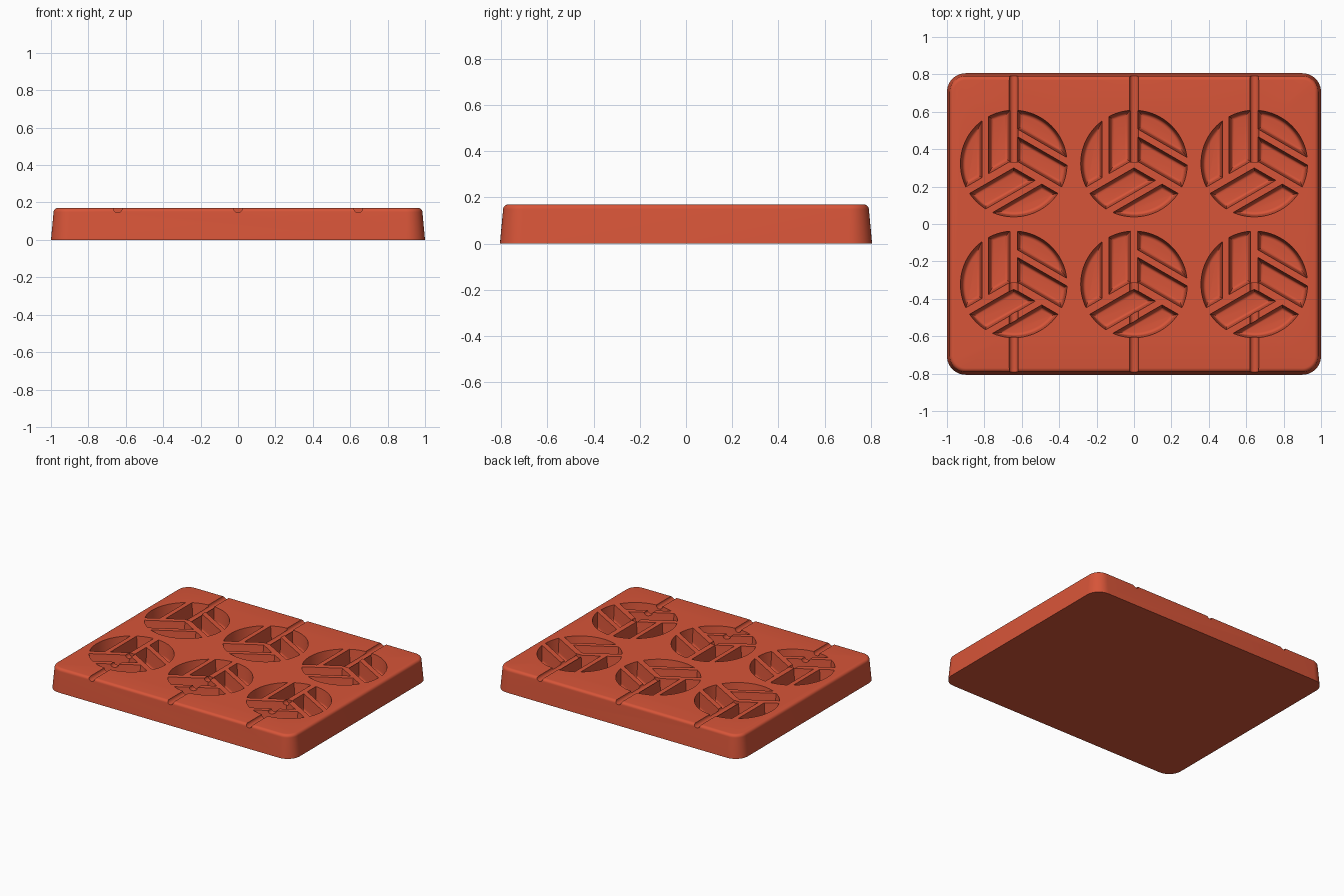
import bpy, bmesh
from math import pi, sin, cos, radians
from mathutils import Vector, Matrix

cube = bpy.data.objects.get("Cube")
if cube:
    bpy.data.objects.remove(cube, do_unlink=True)

HEIGHT = 0.17
DEPTH = 0.11
RADIUS = 0.285
RIB = 0.02

silicone = bpy.data.materials.new("terracotta_red")
silicone.use_nodes = True
silicone.diffuse_color = (0.68, 0.09, 0.04, 1)
silicone.node_tree.nodes["Principled BSDF"].inputs["Base Color"].default_value = (0.68, 0.09, 0.04, 1)


def hull(bm, points):
    """Add the convex solid around the points, with flat faces merged."""
    verts = [bm.verts.new(p) for p in points]
    res = bmesh.ops.convex_hull(bm, input=verts)
    loose = [v for v in verts if not v.link_faces]
    bmesh.ops.delete(bm, geom=loose, context='VERTS')


def make_object(name, bm):
    bmesh.ops.dissolve_limit(bm, angle_limit=radians(0.5), verts=bm.verts, edges=bm.edges)
    bmesh.ops.recalc_face_normals(bm, faces=bm.faces)
    mesh = bpy.data.meshes.new(name)
    bm.to_mesh(mesh)
    bm.free()
    mesh.materials.append(silicone)
    obj = bpy.data.objects.new(name, mesh)
    bpy.context.collection.objects.link(obj)
    return obj


def rounded_rect(half_x, half_y, radius, z, steps=10):
    pts = []
    for quarter, (sx, sy) in enumerate([(1, 1), (-1, 1), (-1, -1), (1, -1)]):
        for i in range(steps + 1):
            a = (quarter + i / steps) * pi / 2
            pts.append(Vector((sx * (half_x - radius) + radius * cos(a),
                               sy * (half_y - radius) + radius * sin(a), z)))
    return pts


def clip(poly, normal, limit):
    """Keep the part of a flat polygon where normal . p <= limit."""
    out = []
    for p, q in zip(poly, poly[1:] + poly[:1]):
        dp, dq = normal.dot(p) - limit, normal.dot(q) - limit
        if dp <= 0:
            out.append(p)
        if dp * dq < 0:
            out.append(p.lerp(q, dp / (dp - dq)))
    return out


def pocket_outline(near, far, inset):
    """Slice of the disc between two upright lines, ended by the next rib."""
    r = RADIUS - inset
    poly = [Vector((r * cos(i * pi / 48), r * sin(i * pi / 48))) for i in range(96)]
    poly = clip(poly, Vector((1, 0)), -near - inset)
    if far:
        poly = clip(poly, Vector((-1, 0)), far - inset)
    return clip(poly, Vector((sin(pi / 6), -cos(pi / 6))), -RIB - inset)


# Tapered tray body with a rounded top rim
body_points = rounded_rect(1.0, 0.806, 0.1, 0)
rim = 0.022
for i in range(7):
    a = i / 6 * pi / 2
    inset = 0.014 + rim * (1 - cos(a))
    body_points += rounded_rect(1 - inset, 0.806 - inset, 0.1 - inset, HEIGHT - rim + rim * sin(a))
bm = bmesh.new()
hull(bm, body_points)
tray = make_object("mold_tray", bm)

# Pocket walls: (inset, height), steep at the top and curved into the floor
fillet = 0.018
levels = [(-0.001, HEIGHT + 0.02), (0, HEIGHT)]
for i in range(6):
    a = i / 5 * pi / 2
    levels.append((0.01 + fillet * (1 - cos(a)), HEIGHT - DEPTH + fillet * (1 - sin(a))))

# Six round designs, each three turns of one bar and one outer segment
bm = bmesh.new()
centres = [(x, y) for x in (-0.643, 0, 0.643) for y in (-0.323, 0.323)]
for cx, cy in centres:
    for turn in range(3):
        place = Matrix.Translation((cx, cy, 0)) @ Matrix.Rotation(turn * 2 * pi / 3, 4, 'Z')
        for near, far in ((RIB, 0.135), (0.17, None)):
            hull(bm, [place @ Vector((p.x, p.y, z))
                      for inset, z in levels for p in pocket_outline(near, far, inset)])
pockets = make_object("pocket_cutter", bm)

# Pouring channels from the long edges to the middle of each design
bm = bmesh.new()
for cx, cy in centres:
    side = 1 if cy > 0 else -1
    start, end = side * 0.9, cy + 0.008
    place = Matrix.Translation((cx, (start + end) / 2, HEIGHT)) @ Matrix.Rotation(pi / 2, 4, 'X')
    bmesh.ops.create_cone(bm, cap_ends=True, segments=24, radius1=0.024, radius2=0.024,
                          depth=abs(start - end), matrix=place)
channels = make_object("channel_cutter", bm)

# Carve the tray, then drop the cutters
bpy.ops.object.select_all(action='DESELECT')
bpy.context.view_layer.objects.active = tray
tray.select_set(True)
for cutter in (pockets, channels):
    cutter.hide_render = True
    mod = tray.modifiers.new("carve", 'BOOLEAN')
    mod.operation = 'DIFFERENCE'
    mod.solver = 'EXACT'
    mod.object = cutter
    bpy.ops.object.modifier_apply(modifier=mod.name)
    bpy.data.objects.remove(cutter, do_unlink=True)
bpy.ops.object.shade_smooth_by_angle(angle=radians(30))
